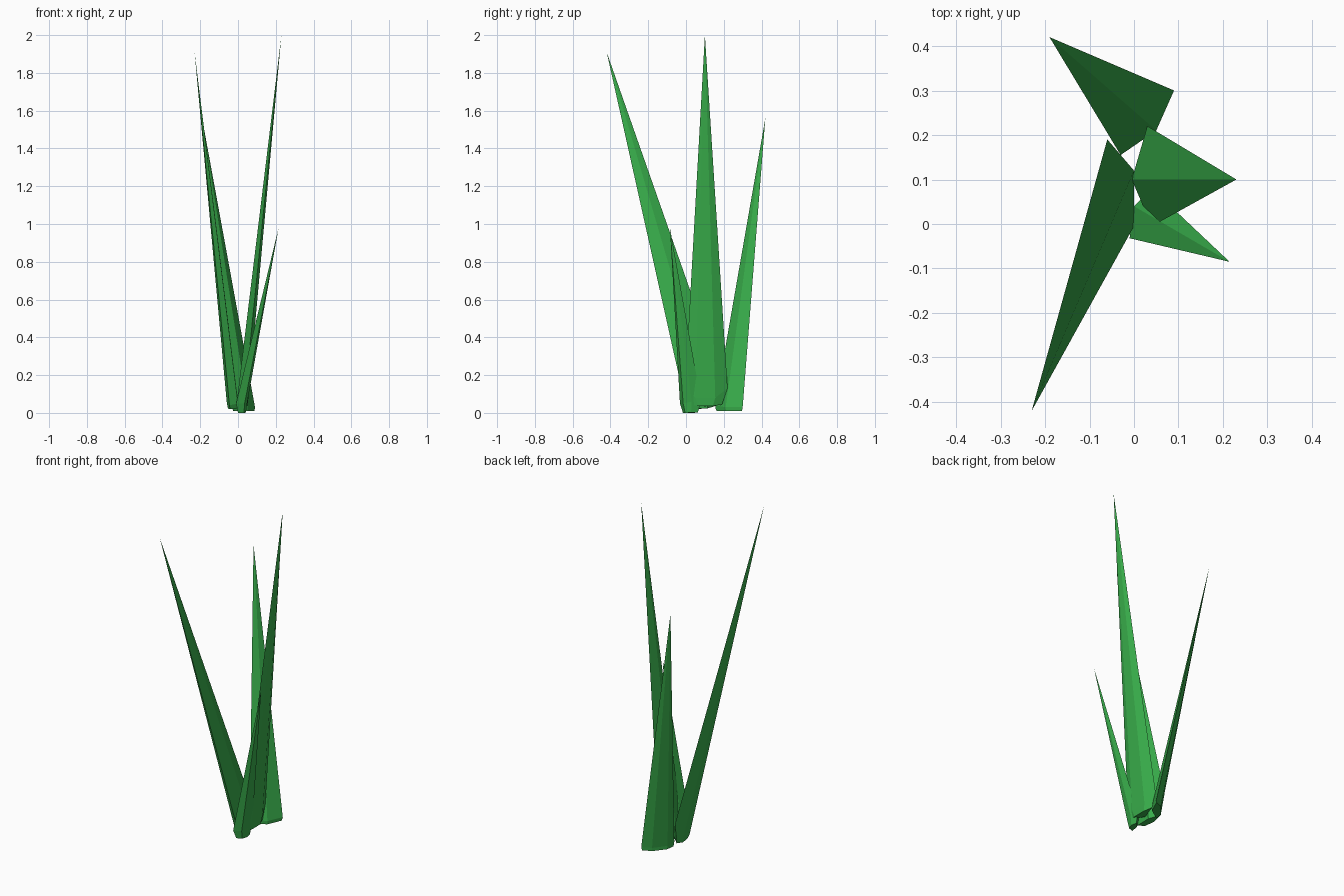
import bpy, bmesh
from mathutils import Vector

if "Cube" in bpy.data.objects:
    bpy.data.objects.remove(bpy.data.objects["Cube"])

mat = bpy.data.materials.new("leaf_green")
mat.diffuse_color = (0.04, 0.42, 0.07, 1)
mat.use_nodes = True
mat.node_tree.nodes["Principled BSDF"].inputs["Base Color"].default_value = mat.diffuse_color


def blade(name, tip, ring, foot_z, foot_scale=0.75):
    """Five-sided spike: narrow foot, widest ring just above it, one sharp tip."""
    bm = bmesh.new()
    pts = [Vector(p) for p in ring]
    mid = sum(pts, Vector()) / len(pts)
    wide = [bm.verts.new(p) for p in pts]
    foot = []
    for p in pts:
        q = mid + (p - mid) * foot_scale
        q.z = foot_z + (p.z - min(r.z for r in pts)) * 0.15
        foot.append(bm.verts.new(q))
    top = bm.verts.new(tip)
    n = len(pts)
    for i in range(n):
        j = (i + 1) % n
        bm.faces.new((wide[i], wide[j], top))
        bm.faces.new((foot[i], foot[j], wide[j], wide[i]))
    bm.faces.new(foot[::-1])
    bmesh.ops.recalc_face_normals(bm, faces=bm.faces)
    me = bpy.data.meshes.new(name)
    bm.to_mesh(me)
    bm.free()
    me.materials.append(mat)
    ob = bpy.data.objects.new(name, me)
    bpy.context.collection.objects.link(ob)


# ring order: side corner, inner ridge, other side corner, two outer ridges
blade("right_blade", (0.23, 0.10, 2.0),
      [(0.03, 0.22, 0.13), (-0.005, 0.10, 0.07), (0.04, -0.005, 0.13),
       (0.055, 0.05, 0.08), (0.055, 0.155, 0.08)], 0.035)

blade("front_left_blade", (-0.23, -0.42, 1.91),
      [(-0.06, 0.19, 0.17), (0.0, 0.12, 0.06), (0.0, -0.005, 0.05),
       (-0.045, 0.03, 0.04), (-0.06, 0.11, 0.06)], 0.02)

blade("back_blade", (-0.19, 0.42, 1.56),
      [(0.09, 0.30, 0.03), (0.05, 0.21, 0.03), (-0.03, 0.155, 0.04),
       (-0.02, 0.205, 0.03), (0.035, 0.275, 0.03)], 0.01, 0.95)

blade("small_front_blade", (0.215, -0.085, 0.98),
      [(-0.01, -0.032, 0.05), (0.0, 0.04, 0.05), (0.04, 0.08, 0.06),
       (0.05, 0.03, 0.06), (0.035, -0.015, 0.05)], 0.0, 0.7)
